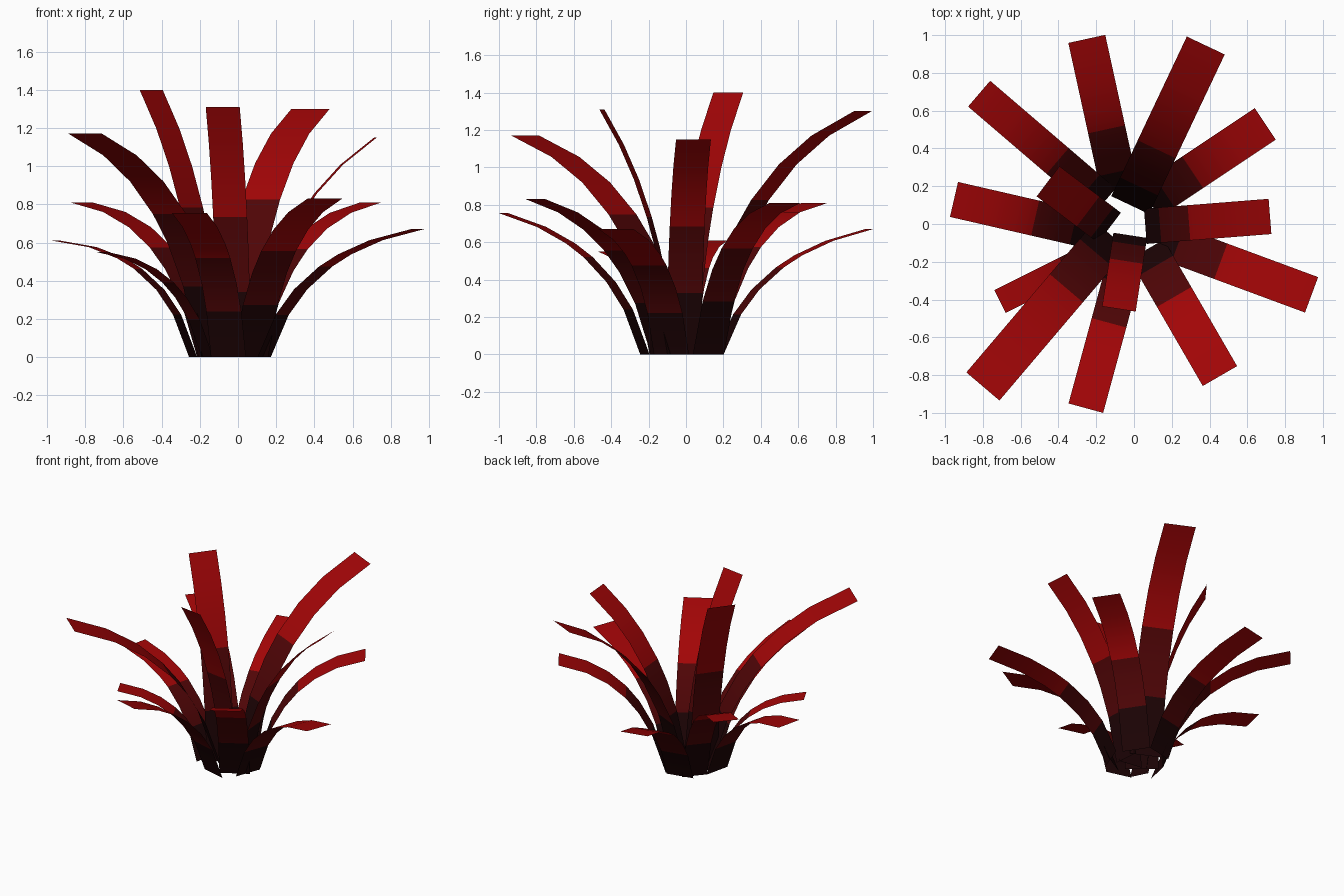
import bpy
from mathutils import Vector

if "Cube" in bpy.data.objects:
    bpy.data.objects.remove(bpy.data.objects["Cube"], do_unlink=True)


def make_material(name, color):
    mat = bpy.data.materials.new(name)
    mat.use_nodes = True
    mat.diffuse_color = (*color, 1)
    bsdf = mat.node_tree.nodes["Principled BSDF"]
    bsdf.inputs["Base Color"].default_value = (*color, 1)
    bsdf.inputs["Roughness"].default_value = 0.9
    return mat


MATERIALS = [
    make_material("blackish root", (0.012, 0.001, 0.0015)),
    make_material("dark red", (0.08, 0.0015, 0.002)),
    make_material("bright red", (0.36, 0.0015, 0.002)),
]
# Colour of each piece along a leaf
BANDS = (0, 1, 1, 2, 2, 2)


def make_leaf(name, lean, split, base, tip, height, width, bow):
    """Flat strip that rises steeply and arches outward to its tip."""
    start, end = Vector((*base, 0)), Vector((*tip, height))
    run = Vector((end.x - start.x, end.y - start.y, 0))
    side = Vector((-run.y, run.x, 0)).normalized() * width / 2
    bend = start + run * lean + Vector((0, 0, height * bow))
    verts = []
    for t in (0, 0.22, 0.38, split, 0.66, 0.82, 1):
        p = start * (1 - t) ** 2 + bend * 2 * t * (1 - t) + end * t ** 2
        verts += [p - side, p + side]
    faces = [(2 * i, 2 * i + 1, 2 * i + 3, 2 * i + 2) for i in range(len(BANDS))]
    mesh = bpy.data.meshes.new(name)
    mesh.from_pydata(verts, [], faces)
    for mat in MATERIALS:
        mesh.materials.append(mat)
    for poly, band in zip(mesh.polygons, BANDS):
        poly.material_index = band
        poly.use_smooth = True
    obj = bpy.data.objects.new(name, mesh)
    bpy.context.collection.objects.link(obj)


# Tall inner leaves: base, tip, height, width, bow
INNER = [
    ((-0.02, 0.10), (0.38, 0.945), 1.30, 0.222, 0.77),
    ((0.06, -0.012), (0.72, 0.04), 1.15, 0.187, 0.69),
    ((-0.02, -0.06), (-0.08, -0.45), 1.31, 0.18, 0.62),
    ((-0.12, -0.06), (-0.80, -0.86), 1.17, 0.23, 0.78),
    ((-0.13, -0.02), (-0.455, 0.226), 1.40, 0.20, 0.62),
]
# Middle leaves
MIDDLE = [
    ((0.08, 0.12), (0.695, 0.53), 0.81, 0.20, 0.88),
    ((0.067, -0.135), (0.455, -0.805), 0.83, 0.21, 0.82),
    ((-0.16, -0.135), (-0.71, -0.41), 0.55, 0.135, 0.90),
    ((-0.155, 0.12), (-0.82, 0.69), 0.81, 0.18, 0.90),
]
# Low outer leaves
OUTER = [
    ((-0.075, 0.18), (-0.25, 0.98), 0.67, 0.20, 0.79),
    ((0.137, -0.078), (0.94, -0.375), 0.67, 0.20, 0.82),
    ((-0.05, -0.22), (-0.255, -0.975), 0.755, 0.19, 0.78),
    ((-0.235, -0.035), (-0.953, 0.13), 0.61, 0.19, 0.92),
]
# Name, lean of the lower part, where the bright red starts
RINGS = (("inner_leaf", 0.2, 0.5, INNER), ("middle_leaf", 0.23, 0.51, MIDDLE),
         ("outer_leaf", 0.2, 0.55, OUTER))
for prefix, lean, split, ring in RINGS:
    for number, leaf in enumerate(ring, 1):
        make_leaf(f"{prefix}_{number}", lean, split, *leaf)
